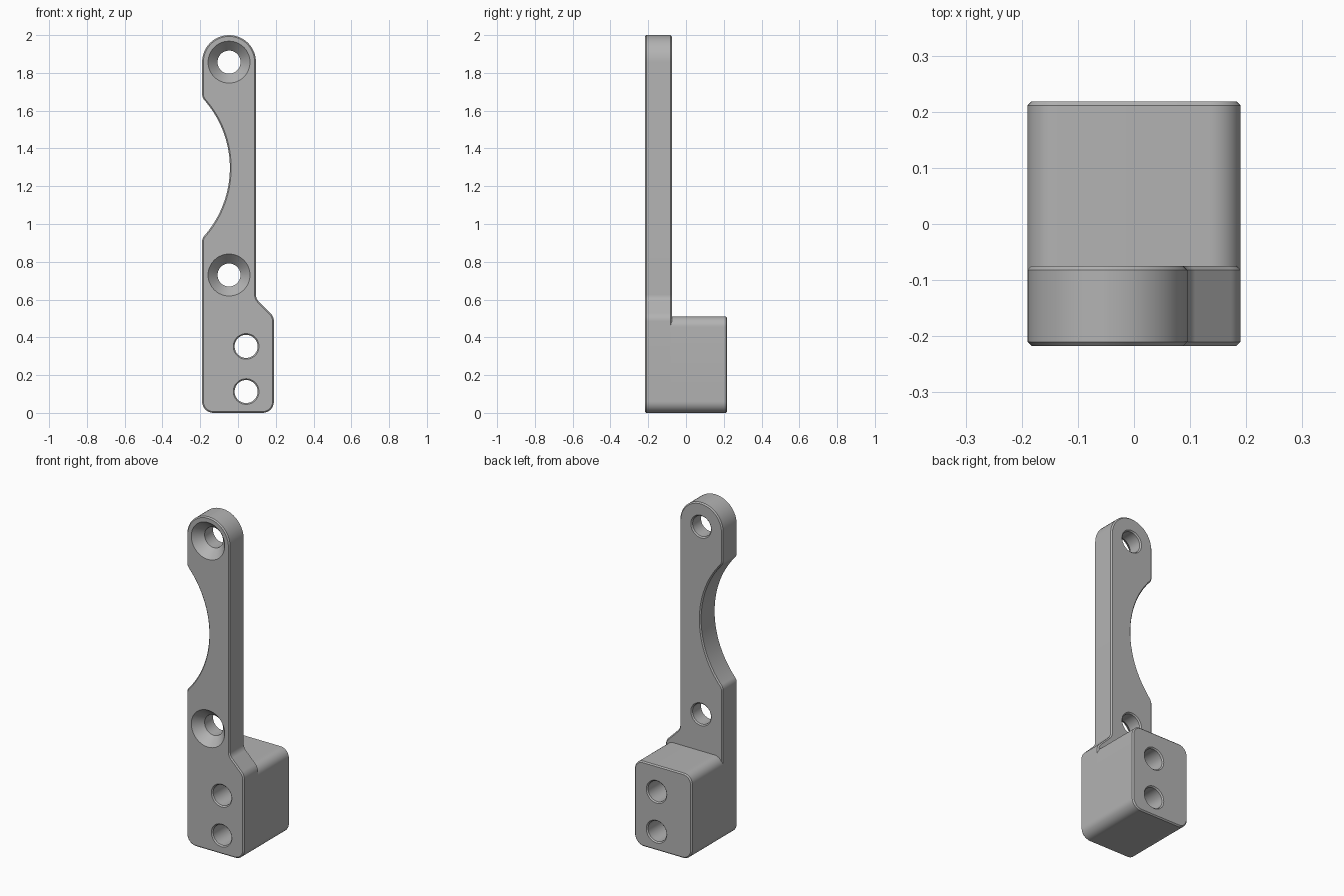
import bpy, bmesh
from math import sin, cos, asin, atan2, tau, radians
from mathutils import Vector

cube = bpy.data.objects.get("Cube")
if cube:
    bpy.data.objects.remove(cube, do_unlink=True)

grey = bpy.data.materials.new("Grey metal")
grey.use_nodes = True
colour = (0.45, 0.45, 0.45, 1)
grey.diffuse_color = colour
grey.node_tree.nodes["Principled BSDF"].inputs["Base Color"].default_value = colour

FRONT, PLATE_BACK, BACK = -0.217, -0.075, 0.218
LEFT, RIGHT, ARM = -0.19, 0.19, 0.095
CHAMFER = 0.007
JOIN = PLATE_BACK - CHAMFER


def rounded(corners, steps=12):
    """Outline from (x, z, radius) corners, each replaced by a tangent arc."""
    out = []
    for i, (x, z, r) in enumerate(corners):
        p = Vector((x, z))
        if r == 0:
            out.append(p)
            continue
        a = (Vector(corners[i - 1][:2]) - p).normalized()
        b = (Vector(corners[(i + 1) % len(corners)][:2]) - p).normalized()
        half = a.angle(b) / 2
        reach = r * cos(half) / sin(half)
        centre = p + (a + b).normalized() * (r / sin(half))
        s, e = p + a * reach - centre, p + b * reach - centre
        sweep = atan2(s.x * e.y - s.y * e.x, s.dot(e))
        for k in range(steps + 1):
            t = sweep * k / steps
            out.append(centre + Vector((s.x * cos(t) - s.y * sin(t),
                                        s.x * sin(t) + s.y * cos(t))))
    return out


def inset(points, amount):
    """Move a counter-clockwise outline inward by a set distance."""
    out = []
    for i, p in enumerate(points):
        d1 = (p - points[i - 1]).normalized()
        d2 = (points[(i + 1) % len(points)] - p).normalized()
        n1, n2 = Vector((-d1.y, d1.x)), Vector((-d2.y, d2.x))
        out.append(p + (n1 + n2) * (amount / (1 + n1.dot(n2))))
    return out


def rim(points, stations):
    """Outer wall as rings, from (y, inset) stations."""
    return [(y, inset(points, amount)) for y, amount in stations]


def hole(x, z, stations, sides=48):
    """Hole wall as rings, from (y, radius) stations."""
    return [(y, [Vector((x + r * cos(tau * i / sides), z + r * sin(tau * i / sides)))
                 for i in range(sides)]) for y, r in stations]


def solid(name, walls):
    """Skin every wall, then close the front and back around the holes."""
    bm = bmesh.new()
    ends = ([], [])
    for wall in walls:
        rings = [[bm.verts.new((p.x, y, p.y)) for p in pts] for y, pts in wall]
        for a, b in zip(rings, rings[1:]):
            for i in range(len(a)):
                bm.faces.new((a[i - 1], a[i], b[i], b[i - 1]))
        for end, ring in zip(ends, (rings[0], rings[-1])):
            end.extend(bm.edges.get((ring[i - 1], ring[i])) for i in range(len(ring)))
    for end in ends:
        bmesh.ops.triangle_fill(bm, edges=end, use_beauty=True, normal=(0, 1, 0))
    bmesh.ops.recalc_face_normals(bm, faces=bm.faces[:])
    mesh = bpy.data.meshes.new(name)
    bm.to_mesh(mesh)
    bm.free()
    mesh.materials.append(grey)
    obj = bpy.data.objects.new(name, mesh)
    bpy.context.scene.collection.objects.link(obj)
    return obj


# Front plate outline: round top, curved cutout on one side, shoulder on the other
R, MID, REACH = 0.544, 1.297, 0.372
spread = asin(REACH / R)
cutout = []
for k in range(29):
    t = spread * (1 - k / 14)
    cutout.append((-0.043 - R + R * cos(t), MID + R * sin(t), 0.05 if k in (0, 28) else 0))
plate_outline = rounded([(LEFT, 0, 0.06), (RIGHT, 0, 0.06), (RIGHT, 0.51, 0.06),
                         (ARM, 0.605, 0.05), (ARM, 2, 0.142), (LEFT, 2, 0.142)] + cutout)

# Hole profiles: countersunk in the arm, straight through the block
HOLE, SINK = 0.061, 0.111
EASED = HOLE + CHAMFER
screw = [(FRONT, SINK), (FRONT + 0.055, HOLE), (JOIN, HOLE), (PLATE_BACK, EASED)]
bore_front = [(FRONT, EASED), (FRONT + CHAMFER, HOLE), (PLATE_BACK, HOLE)]
bore_back = [(JOIN, HOLE), (BACK - CHAMFER, HOLE), (BACK, EASED)]
SCREW_Z, BORE_Z = (1.857, 0.73), (0.352, 0.113)

plate = solid("front_plate",
              [rim(plate_outline, [(FRONT, CHAMFER), (FRONT + CHAMFER, 0),
                                   (JOIN, 0), (PLATE_BACK, CHAMFER)])]
              + [hole(-0.0475, z, screw) for z in SCREW_Z]
              + [hole(0.043, z, bore_front) for z in BORE_Z])

# Mounting block behind the foot of the plate
block_outline = rounded([(LEFT, 0, 0.06), (RIGHT, 0, 0.06),
                         (RIGHT, 0.51, 0.055), (LEFT, 0.51, 0.055)])
block = solid("mounting_block",
              [rim(block_outline, [(JOIN, 0), (BACK - CHAMFER, 0), (BACK, CHAMFER)])]
              + [hole(0.043, z, bore_back) for z in BORE_Z])

bpy.ops.object.select_all(action='DESELECT')
for obj in (plate, block):
    obj.select_set(True)
bpy.context.view_layer.objects.active = plate
bpy.ops.object.shade_smooth_by_angle(angle=radians(30))
